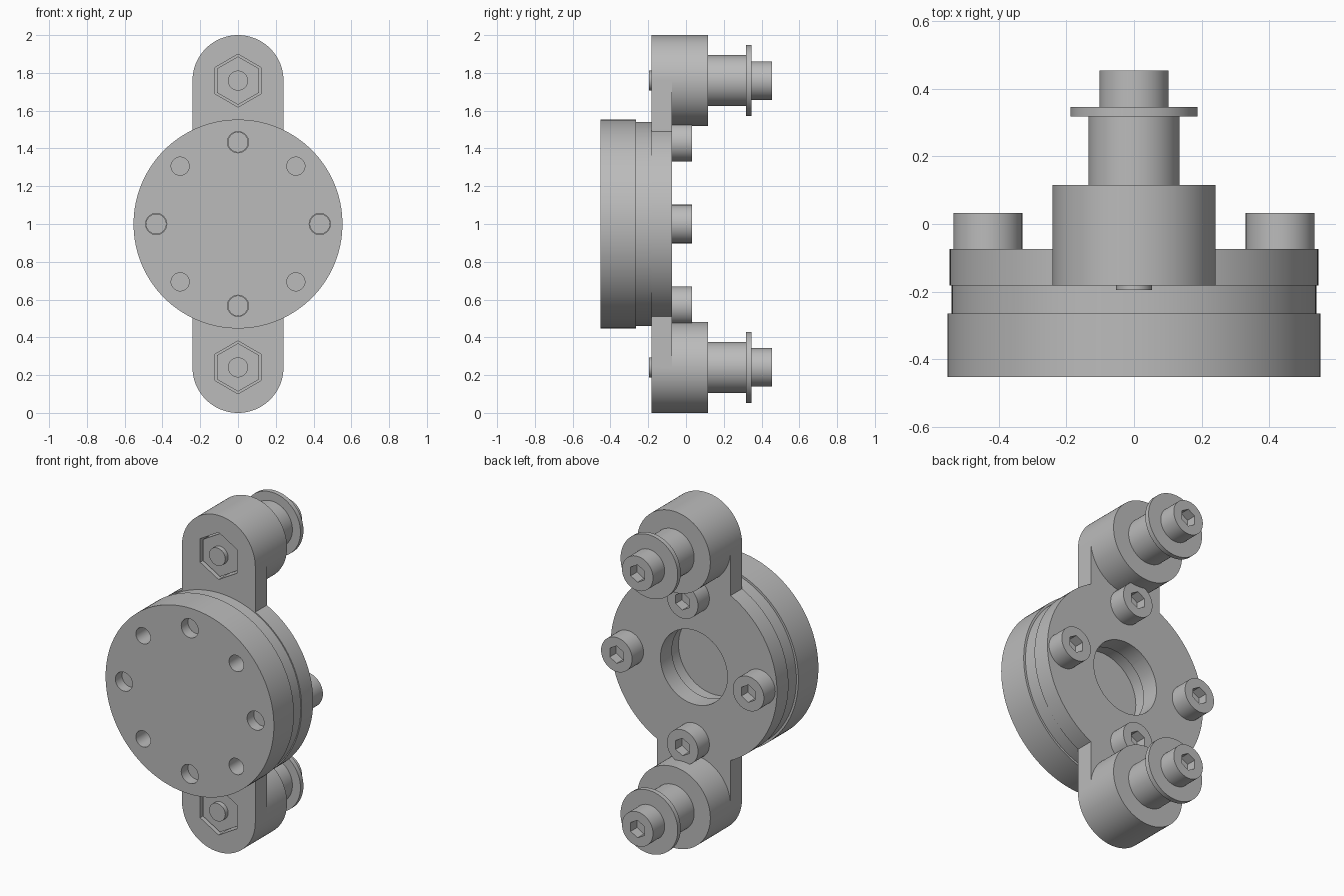
import bpy, bmesh, math

cube = bpy.data.objects.get("Cube")
if cube:
    bpy.data.objects.remove(cube, do_unlink=True)

grey = bpy.data.materials.new("machined grey")
grey.use_nodes = True
grey.diffuse_color = (0.5, 0.5, 0.5, 1)
grey.node_tree.nodes["Principled BSDF"].inputs["Base Color"].default_value = (0.5, 0.5, 0.5, 1)

MID = 1.0            # height of the disc centre
EAR = 0.241          # ear radius, also its distance from either end
BOLT_CIRCLE = 0.433
FLANGE_FRONT, FLANGE_BACK = -0.182, -0.074
DISC_FRONT, DISC_BACK = -0.453, -0.265
BOSS_BACK = 0.116


def prism(name, outline, y0, y1):
    """Extrude an x/z outline from y0 to y1."""
    bm = bmesh.new()
    face = bm.faces.new([bm.verts.new((x, y0, z)) for x, z in outline])
    ext = bmesh.ops.extrude_face_region(bm, geom=[face])["geom"]
    bmesh.ops.translate(bm, vec=(0, y1 - y0, 0),
                        verts=[v for v in ext if isinstance(v, bmesh.types.BMVert)])
    bmesh.ops.recalc_face_normals(bm, faces=bm.faces)
    mesh = bpy.data.meshes.new(name)
    bm.to_mesh(mesh)
    bm.free()
    mesh.materials.append(grey)
    obj = bpy.data.objects.new(name, mesh)
    bpy.context.collection.objects.link(obj)
    return obj


def cyl(name, x, z, r, y0, y1, sides=64):
    step = 2 * math.pi / sides
    ring = [(x + r * math.sin(i * step), z + r * math.cos(i * step)) for i in range(sides)]
    return prism(name, ring, y0, y1)


def combine(obj, others, operation):
    """Apply a boolean with each helper, then discard the helpers."""
    for other in others:
        mod = obj.modifiers.new("bool", "BOOLEAN")
        mod.operation, mod.solver, mod.object = operation, "EXACT", other
        other.hide_render = True
    bpy.context.view_layer.update()
    graph = bpy.context.evaluated_depsgraph_get()
    mesh = bpy.data.meshes.new_from_object(obj.evaluated_get(graph))
    obj.modifiers.clear()
    obj.data = mesh
    for other in others:
        bpy.data.objects.remove(other, do_unlink=True)
    return obj


def spot(angle):
    a = math.radians(angle)
    return BOLT_CIRCLE * math.cos(a), MID + BOLT_CIRCLE * math.sin(a)


parts = []
ears = {"lower": EAR, "upper": 2 - EAR}

# Front disc with eight through holes
disc = cyl("front_disc", 0, MID, 0.553, DISC_FRONT, DISC_BACK, 128)
holes = [cyl("hole", *spot(a), 0.048 if a % 90 else 0.056, DISC_FRONT - 0.1, DISC_BACK + 0.1, 32)
         for a in range(0, 360, 45)]
parts.append(combine(disc, holes, "DIFFERENCE"))

# Ring between disc and flange
ring = cyl("spacer_ring", 0, MID, 0.54, DISC_BACK, FLANGE_FRONT, 128)
parts.append(combine(ring, [cyl("bore", 0, MID, 0.235, -0.4, 0)], "DIFFERENCE"))

# Rear flange with two eared bosses, a central bore and nut pockets
flange = cyl("rear_flange", 0, MID, 0.546, FLANGE_FRONT, FLANGE_BACK, 128)
lo, hi = ears.values()
arm = prism("arm", [(-EAR, lo), (EAR, lo), (EAR, hi), (-EAR, hi)], FLANGE_FRONT, FLANGE_BACK)
bosses = [cyl("boss", 0, z, EAR, FLANGE_FRONT, BOSS_BACK, 96) for z in ears.values()]
combine(flange, [arm] + bosses, "UNION")
cuts = [cyl("pocket", 0, z, 0.14, -0.3, -0.1, 6) for z in ears.values()]
cuts.append(cyl("bore", 0, MID, 0.22, -0.4, 0.1))
parts.append(combine(flange, cuts, "DIFFERENCE"))


def socket_head(name, x, z, y0, y1):
    head = cyl(name, x, z, 0.102, y0, y1, 48)
    return combine(head, [cyl("socket", x, z, 0.052, y1 - 0.06, y1 + 0.1, 6)], "DIFFERENCE")


# Four flange screws reaching into the disc
for i, side in enumerate(("left", "top", "right", "bottom")):
    x, z = spot(90 * i)
    parts.append(socket_head(side + "_screw_head", x, z, FLANGE_BACK, 0.033))
    parts.append(cyl(side + "_screw_shank", x, z, 0.054, DISC_FRONT + 0.06, FLANGE_BACK - 0.01, 32))

# Ear fasteners: nut, bolt tip, sleeve, washer and head
for end, z in ears.items():
    parts += [
        cyl(end + "_nut", 0, z, 0.128, -0.168, -0.1, 6),
        cyl(end + "_bolt_tip", 0, z, 0.053, -0.195, -0.12, 32),
        cyl(end + "_sleeve", 0, z, 0.135, BOSS_BACK, 0.318),
        cyl(end + "_washer", 0, z, 0.188, 0.318, 0.346),
        socket_head(end + "_bolt_head", 0, z, 0.346, 0.455),
    ]

# Smooth round walls, keep rims sharp
for obj in parts:
    obj.data.shade_smooth()
    obj.data.set_sharp_from_angle(angle=math.radians(30))
